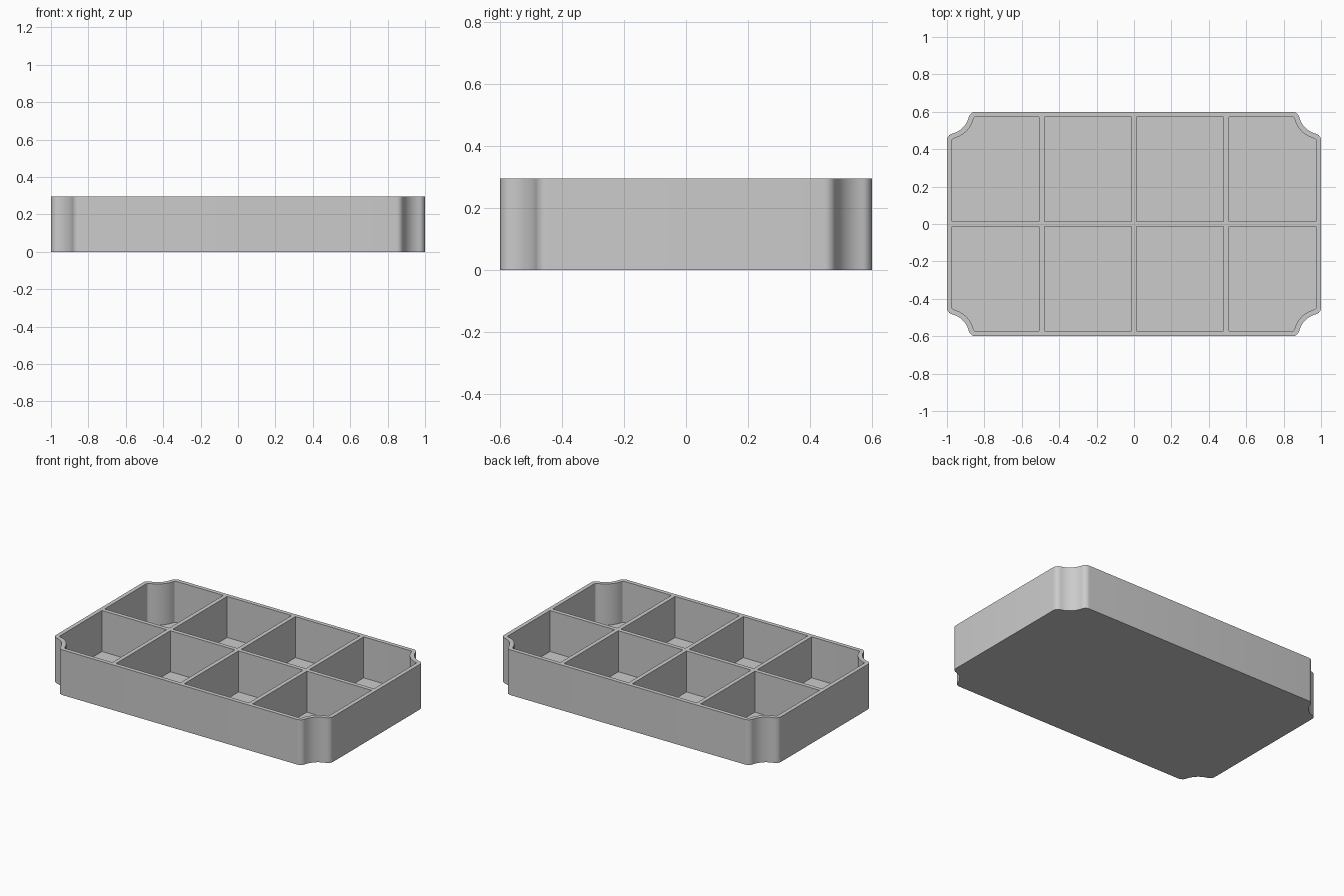
import bpy
import bmesh
from math import sin, cos, pi, atan2, sqrt, radians

cube = bpy.data.objects.get("Cube")
if cube:
    bpy.data.objects.remove(cube, do_unlink=True)

# Tray dimensions
HX, HY, HEIGHT = 1.0, 0.6, 0.295
WALL, FLOOR = 0.027, 0.027
NOTCH, FILLET = 0.12, 0.038
COLS, ROWS = 4, 2


def arc(cx, cy, r, a0, a1, steps):
    angles = [a0 + (a1 - a0) * i / steps for i in range(steps + 1)]
    return [(cx + r * cos(a), cy + r * sin(a)) for a in angles]


def notched_corner(inset):
    """Scooped corner at +x +y, from the side edge to the back edge."""
    d = sqrt((NOTCH + FILLET) ** 2 - FILLET ** 2)
    a = atan2(d, FILLET)
    r = FILLET - inset
    first = arc(HX - FILLET, HY - d, r, 0, a, 8)
    scoop = arc(HX, HY, NOTCH + inset, pi + a, 1.5 * pi - a, 12)
    last = arc(HX - d, HY - FILLET, r, pi / 2 - a, pi / 2, 8)
    return first + scoop[1:-1] + last


def mirrored(points, sx, sy):
    out = [(x * sx, y * sy) for x, y in points]
    return out if sx * sy > 0 else out[::-1]


def ring(bm, points, z):
    return [bm.verts.new((x, y, z)) for x, y in points]


def walls(bm, low, high):
    n = len(low)
    for i in range(n):
        j = (i + 1) % n
        bm.faces.new((low[i], low[j], high[j], high[i]))


def loop_edges(bm, verts):
    edges = []
    for i, v in enumerate(verts):
        w = verts[(i + 1) % len(verts)]
        edges.append(bm.edges.get((v, w)) or bm.edges.new((v, w)))
    return edges


bm = bmesh.new()
rim_edges = []

# Outer wall and underside
outline = []
for sx, sy in ((1, 1), (-1, 1), (-1, -1), (1, -1)):
    outline += mirrored(notched_corner(0), sx, sy)
low, high = ring(bm, outline, 0), ring(bm, outline, HEIGHT)
walls(bm, low, high)
bm.faces.new(low[::-1])
rim_edges += loop_edges(bm, high)

# Compartments: inner walls and floors, made for one quarter and mirrored
cell_x = (2 * HX - (COLS + 1) * WALL) / COLS
cell_y = (2 * HY - (ROWS + 1) * WALL) / ROWS
for sx in (1, -1):
    for sy in (1, -1):
        for col in range(COLS // 2):
            x0 = WALL / 2 + col * (cell_x + WALL)
            x1, y0 = x0 + cell_x, WALL / 2
            y1 = y0 + cell_y
            if col == COLS // 2 - 1:
                shape = [(x0, y0), (x1, y0)] + notched_corner(WALL) + [(x0, y1)]
            else:
                shape = [(x0, y0), (x1, y0), (x1, y1), (x0, y1)]
            shape = mirrored(shape, sx, sy)
            low, high = ring(bm, shape, FLOOR), ring(bm, shape, HEIGHT)
            walls(bm, high, low)
            bm.faces.new(low)
            rim_edges += loop_edges(bm, high)

# Flat top of the rim and dividers
bmesh.ops.triangle_fill(bm, edges=rim_edges, use_beauty=True, normal=(0, 0, 1))
bmesh.ops.recalc_face_normals(bm, faces=bm.faces)

mesh = bpy.data.meshes.new("divided_tray")
bm.to_mesh(mesh)
bm.free()
tray = bpy.data.objects.new("divided_tray", mesh)
bpy.context.collection.objects.link(tray)

# Plain grey material
grey = bpy.data.materials.new("plain_grey")
grey.use_nodes = True
colour = (0.6, 0.6, 0.6, 1)
grey.diffuse_color = colour
grey.node_tree.nodes["Principled BSDF"].inputs["Base Color"].default_value = colour
mesh.materials.append(grey)

bpy.ops.object.select_all(action="DESELECT")
tray.select_set(True)
bpy.context.view_layer.objects.active = tray
bpy.ops.object.shade_smooth_by_angle(angle=radians(30))
